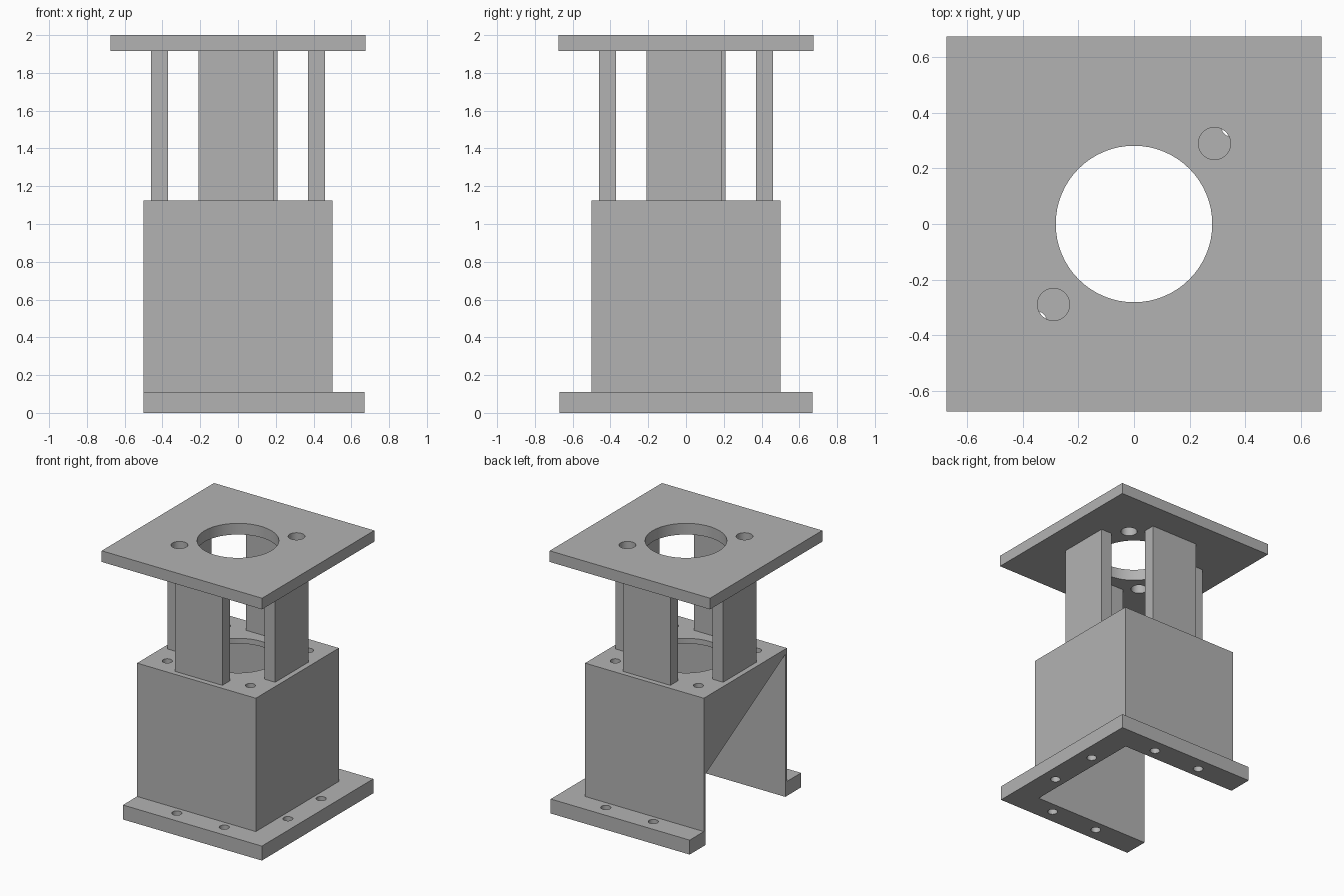
import bpy, bmesh, math
from mathutils import Matrix

cube = bpy.data.objects.get("Cube")
if cube:
    bpy.data.objects.remove(cube, do_unlink=True)

grey = bpy.data.materials.new("plain_grey")
grey.use_nodes = True
colour = (0.45, 0.45, 0.45, 1)
grey.diffuse_color = colour
grey.node_tree.nodes["Principled BSDF"].inputs["Base Color"].default_value = colour


def rect(x0, x1, y0, y1):
    return [(x0, y0), (x1, y0), (x1, y1), (x0, y1)]


def u_shape(x_open, x_out, y_out, inner):
    """Channel outline, open towards -x."""
    return [(x_open, -y_out), (x_out, -y_out), (x_out, y_out), (x_open, y_out),
            (x_open, inner), (inner, inner), (inner, -inner), (x_open, -inner)]


def circle(x, y, r, n):
    return [(x + r * math.cos(math.tau * i / n), y + r * math.sin(math.tau * i / n))
            for i in range(n)]


def slab(name, outline, z0, z1, holes=()):
    """Extrude an outline with round holes from z0 to z1."""
    curve = bpy.data.curves.new(name + "_profile", "CURVE")
    curve.dimensions = "2D"
    curve.fill_mode = "BOTH"
    curve.extrude = (z1 - z0) / 2
    for loop in [outline] + [circle(*h) for h in holes]:
        spline = curve.splines.new("POLY")
        spline.points.add(len(loop) - 1)
        for point, (x, y) in zip(spline.points, loop):
            point.co = (x, y, 0, 1)
        spline.use_cyclic_u = True
    helper = bpy.data.objects.new(name + "_helper", curve)
    bpy.context.collection.objects.link(helper)
    bpy.context.view_layer.update()
    graph = bpy.context.evaluated_depsgraph_get()
    mesh = bpy.data.meshes.new_from_object(helper.evaluated_get(graph))
    bpy.data.objects.remove(helper, do_unlink=True)
    bpy.data.curves.remove(curve)

    # Weld caps to walls and lift into place
    bm = bmesh.new()
    bm.from_mesh(mesh)
    bmesh.ops.remove_doubles(bm, verts=bm.verts, dist=0.0001)
    bmesh.ops.recalc_face_normals(bm, faces=bm.faces)
    bmesh.ops.translate(bm, verts=bm.verts, vec=(0, 0, (z0 + z1) / 2))
    bm.to_mesh(mesh)
    bm.free()
    mesh.name = name
    mesh.materials.clear()
    mesh.materials.append(grey)
    obj = bpy.data.objects.new(name, mesh)
    bpy.context.collection.objects.link(obj)
    bpy.ops.object.select_all(action="DESELECT")
    obj.select_set(True)
    bpy.context.view_layer.objects.active = obj
    bpy.ops.object.shade_smooth_by_angle(angle=math.radians(30))
    return obj


FLANGE, BODY, LID, TOP = 0.11, 1.125, 1.915, 2.0
OUT, HALF, INNER = 0.67, 0.5, 0.48
PLATE = 0.04
bore = (0, 0, 0.282, 64)

# Base flange with two bolt holes on each of its three sides
bolts = [(x, y, 0.035, 24) for y in (-0.565, 0.565) for x in (-0.12, 0.28)]
bolts += [(0.56, y, 0.035, 24) for y in (-0.2, 0.2)]
slab("base_flange", u_shape(-HALF, OUT, OUT, INNER), 0, FLANGE, bolts)

# Thin housing walls and their top plate
slab("housing_walls", u_shape(-HALF, HALF, HALF, INNER), FLANGE, BODY - PLATE)
corner_holes = [(x, y, 0.035, 24) for x in (-0.35, 0.35) for y in (-0.35, 0.35)]
slab("housing_top", rect(-HALF, HALF, -HALF, HALF), BODY - PLATE, BODY,
     [bore] + corner_holes)

# Triangular brace across the open side, stood upright from a flat profile
brace = slab("side_brace", [(-INNER, BODY - PLATE), (INNER, BODY - PLATE), (INNER, 0.54)],
             -HALF, INNER - 2 * HALF + 0.04)
brace.data.transform(Matrix(((0, 0, 1, 0), (1, 0, 0, 0), (0, 1, 0, 0), (0, 0, 0, 1))))

# Four flat posts in a pinwheel
for i, side in enumerate(("front", "left", "back", "right")):
    post = slab(side + "_post", rect(-0.21, 0.19, -0.46, -0.37), BODY, LID)
    post.data.transform(Matrix.Rotation(i * math.pi / 2, 4, "Z"))

# Top mounting plate with central bore and two diagonal holes
slab("top_plate", rect(-0.675, 0.675, -0.675, 0.675), LID, TOP,
     [bore, (0.29, 0.29, 0.058, 32), (-0.29, -0.29, 0.058, 32)])
